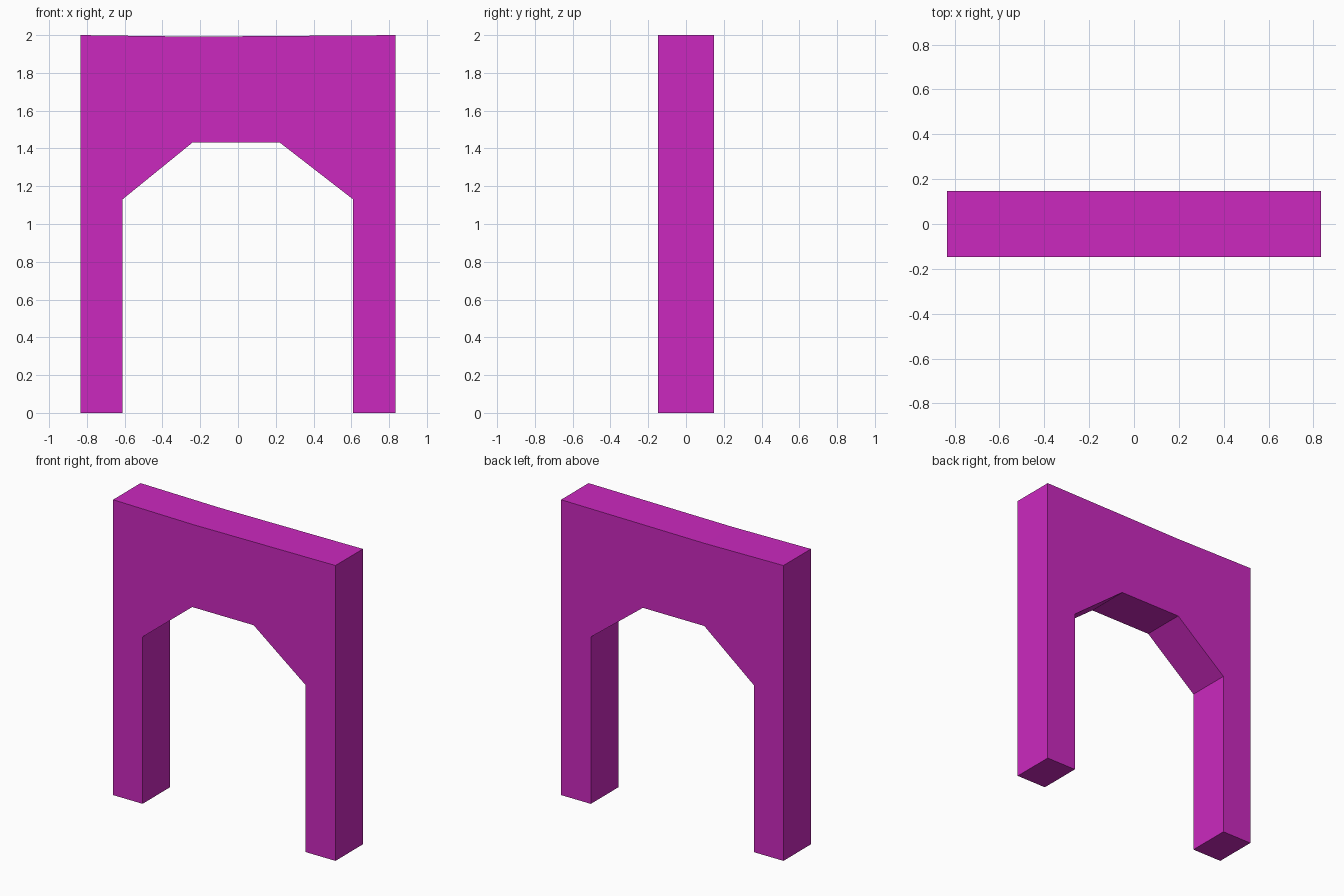
import bpy, bmesh

if "Cube" in bpy.data.objects:
    bpy.data.objects.remove(bpy.data.objects["Cube"])

HALF_DEPTH = 0.147

# Front outline (x, z): two legs, faceted opening, slightly sagging top edge
OUTLINE = [
    (-0.833, 0), (-0.612, 0), (-0.612, 1.13), (-0.24, 1.432),
    (0.22, 1.432), (0.61, 1.13), (0.61, 0), (0.833, 0),
    (0.833, 2), (-0.24, 1.992), (-0.833, 2),
]

# Archway: fill the outline and extrude it through the wall thickness
bm = bmesh.new()
face = bm.faces.new([bm.verts.new((x, -HALF_DEPTH, z)) for x, z in OUTLINE])
extruded = bmesh.ops.extrude_face_region(bm, geom=[face], use_keep_orig=True)["geom"]
bmesh.ops.translate(bm, vec=(0, 2 * HALF_DEPTH, 0),
                    verts=[g for g in extruded if isinstance(g, bmesh.types.BMVert)])
bmesh.ops.recalc_face_normals(bm, faces=bm.faces)
# Split the concave front and back into clean triangles
bmesh.ops.triangulate(bm, faces=[f for f in bm.faces if len(f.verts) > 4])

mesh = bpy.data.meshes.new("archway")
bm.to_mesh(mesh)
bm.free()
archway = bpy.data.objects.new("archway", mesh)
bpy.context.collection.objects.link(archway)

# Magenta paint
paint = bpy.data.materials.new("magenta")
paint.diffuse_color = (0.6, 0.022, 0.52, 1)
paint.use_nodes = True
paint.node_tree.nodes["Principled BSDF"].inputs["Base Color"].default_value = paint.diffuse_color
mesh.materials.append(paint)
